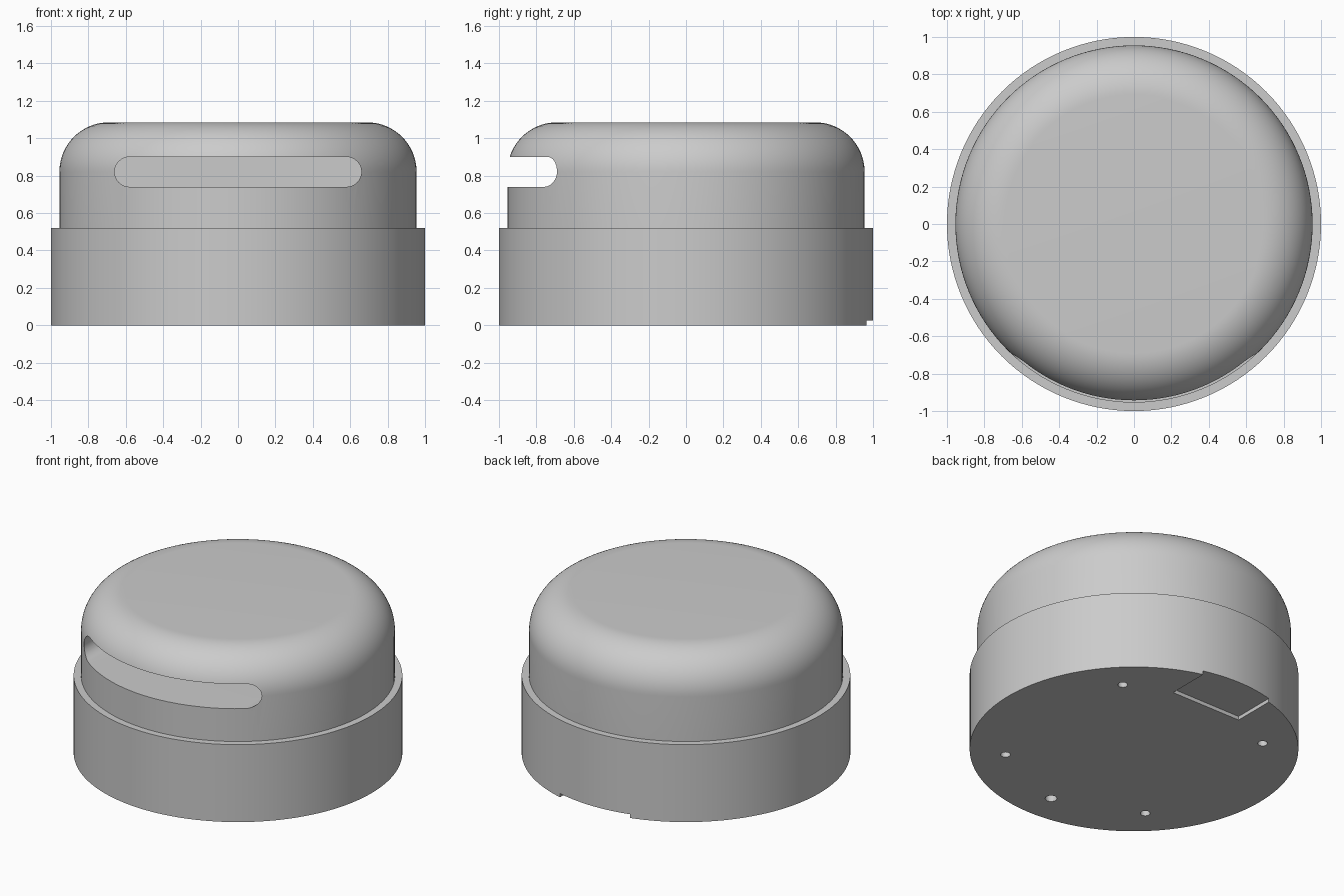
import bpy, bmesh
from math import cos, sin, pi, radians
from mathutils import Vector, Matrix

cube = bpy.data.objects.get("Cube")
if cube:
    bpy.data.objects.remove(cube, do_unlink=True)

SEGMENTS = 128
BASE_TOP = 0.52
DOME_RADIUS = 0.955
DOME_TOP = 1.085
FILLET = 0.265

grey = bpy.data.materials.new("plain grey")
grey.use_nodes = True
grey.diffuse_color = (0.6, 0.6, 0.6, 1)
grey.node_tree.nodes["Principled BSDF"].inputs["Base Color"].default_value = (0.6, 0.6, 0.6, 1)


def finish(name, bm):
    bmesh.ops.recalc_face_normals(bm, faces=bm.faces)
    mesh = bpy.data.meshes.new(name)
    bm.to_mesh(mesh)
    bm.free()
    mesh.materials.append(grey)
    obj = bpy.data.objects.new(name, mesh)
    bpy.context.collection.objects.link(obj)
    return obj


def turned(name, profile):
    """Closed solid of revolution from (radius, height) points."""
    bm = bmesh.new()
    rings = [[bm.verts.new((r * cos(2 * pi * i / SEGMENTS), r * sin(2 * pi * i / SEGMENTS), z))
              for i in range(SEGMENTS)] for r, z in profile]
    for low, high in zip(rings, rings[1:]):
        for i in range(SEGMENTS):
            j = (i + 1) % SEGMENTS
            bm.faces.new((low[i], low[j], high[j], high[i]))
    bm.faces.new(rings[0])
    bm.faces.new(rings[-1])
    return finish(name, bm)


def prism(name, outline, direction):
    """Straight extrusion of a flat outline."""
    bm = bmesh.new()
    face = bm.faces.new([bm.verts.new(p) for p in outline])
    result = bmesh.ops.extrude_face_region(bm, geom=[face], use_keep_orig=True)
    verts = [v for v in result["geom"] if isinstance(v, bmesh.types.BMVert)]
    bmesh.ops.translate(bm, verts=verts, vec=Vector(direction))
    return finish(name, bm)


def cut(obj, cutter):
    cutter.hide_render = True
    mod = obj.modifiers.new("cut", "BOOLEAN")
    mod.operation = "DIFFERENCE"
    mod.solver = "EXACT"
    mod.object = cutter
    bpy.context.view_layer.objects.active = obj
    bpy.ops.object.modifier_apply(modifier=mod.name)
    bpy.data.objects.remove(cutter, do_unlink=True)


# Main parts: wide base and rounded dome
base = turned("base", [(1, 0), (1, BASE_TOP)])
fillet = [(DOME_RADIUS - FILLET + FILLET * cos(a), DOME_TOP - FILLET + FILLET * sin(a))
          for a in (i * pi / 40 for i in range(21))]
dome = turned("dome", [(DOME_RADIUS, BASE_TOP)] + fillet)

# Round-ended slot across the front of the dome
slot_r, slot_x, slot_z = 0.08, 0.58, 0.82
slot = []
for side, start in ((1, -90), (-1, 90)):
    for i in range(17):
        a = radians(start + i * 180 / 16)
        slot.append((side * slot_x + slot_r * cos(a), -1.1, slot_z + slot_r * sin(a)))
cut(dome, prism("slot_cutter", slot, (0, 1.1, 0)))

# Shallow rectangular notch under the back edge
notch = [(-0.26, 0.68, -0.1), (0.26, 0.68, -0.1), (0.26, 1.1, -0.1), (-0.26, 1.1, -0.1)]
cut(base, prism("notch_cutter", notch, (0, 0, 0.125)))

# Five screw holes in the underside, the front one slightly larger
for angle, radius in ((45, 0.03), (135, 0.03), (225, 0.03), (315, 0.03), (270, 0.036)):
    x, y = 0.785 * cos(radians(angle)), 0.785 * sin(radians(angle))
    circle = [(x + radius * cos(i * pi / 12), y + radius * sin(i * pi / 12), -0.1) for i in range(24)]
    cut(base, prism("hole_cutter", circle, (0, 0, 0.2)))

# Smooth round walls, crisp edges
for obj in (base, dome):
    bpy.ops.object.select_all(action="DESELECT")
    obj.select_set(True)
    bpy.context.view_layer.objects.active = obj
    bpy.ops.object.shade_smooth_by_angle(angle=radians(30))
